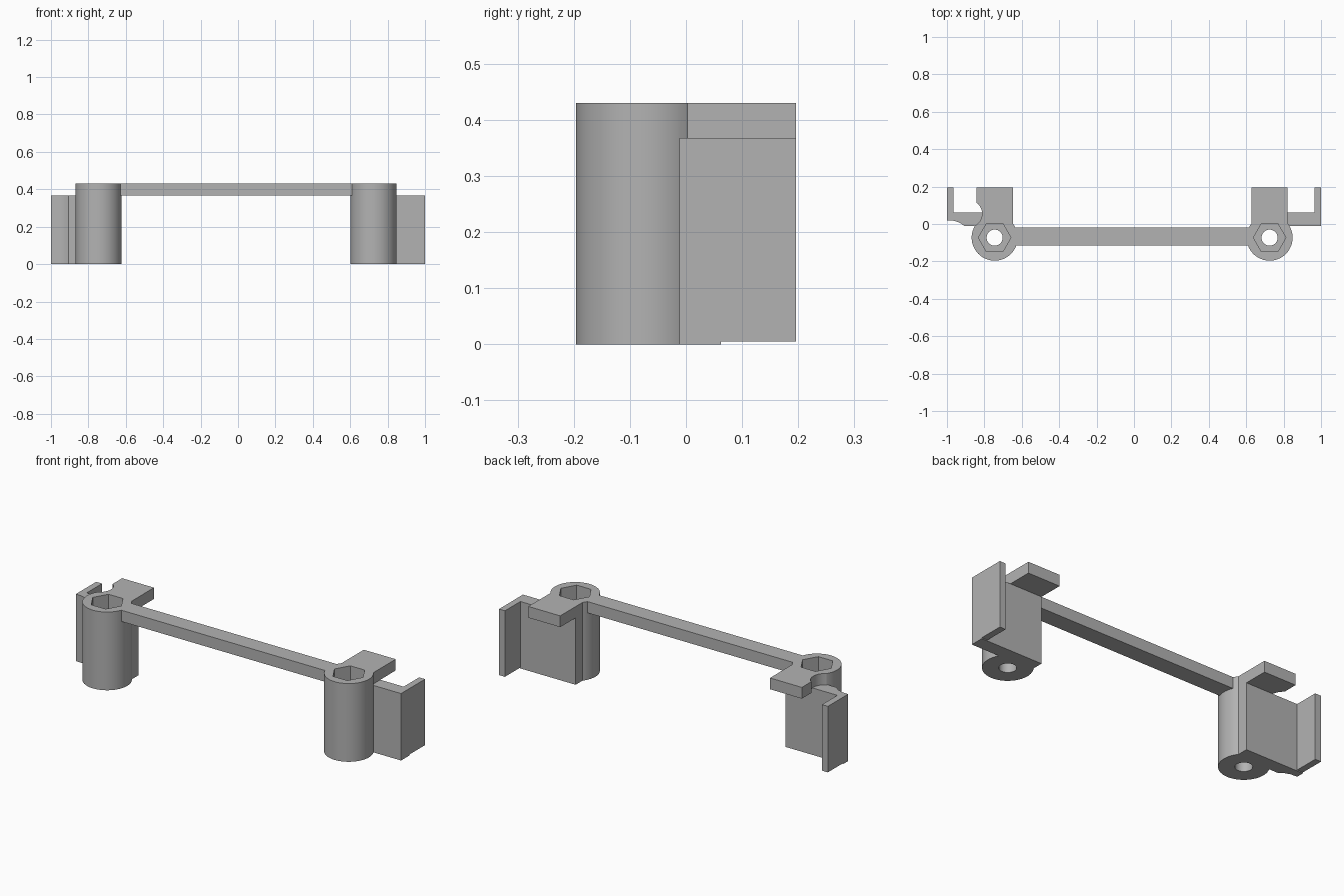
import bpy, math

cube = bpy.data.objects.get("Cube")
if cube:
    bpy.data.objects.remove(cube, do_unlink=True)

grey = bpy.data.materials.new("plain_grey")
grey.use_nodes = True
grey.diffuse_color = (0.45, 0.45, 0.45, 1)
grey.node_tree.nodes["Principled BSDF"].inputs["Base Color"].default_value = (0.45, 0.45, 0.45, 1)

TOP, LEDGE = 0.43, 0.368      # top of the posts, underside of bar and tabs
POST_Y, POST_R = -0.073, 0.123


def prism(name, outline, z0, z1):
    """Extrude a counter-clockwise outline from z0 to z1."""
    n = len(outline)
    verts = [(x, y, z) for z in (z0, z1) for x, y in outline]
    faces = [list(range(n))[::-1], list(range(n, 2 * n))]
    faces += [(i, (i + 1) % n, (i + 1) % n + n, i + n) for i in range(n)]
    mesh = bpy.data.meshes.new(name)
    mesh.from_pydata(verts, [], faces)
    mesh.materials.append(grey)
    ob = bpy.data.objects.new(name, mesh)
    bpy.context.collection.objects.link(ob)
    return ob


def box(name, x0, x1, y0, y1, z0, z1):
    return prism(name, [(x0, y0), (x1, y0), (x1, y1), (x0, y1)], z0, z1)


def round_prism(name, x, y, r, sides, z0, z1):
    turn = math.tau / sides
    return prism(name, [(x + r * math.cos(i * turn), y + r * math.sin(i * turn))
                        for i in range(sides)], z0, z1)


def combine(ob, other, operation):
    mod = ob.modifiers.new(operation.title(), 'BOOLEAN')
    mod.operation, mod.solver, mod.object = operation, 'EXACT', other
    bpy.ops.object.select_all(action='DESELECT')
    bpy.context.view_layer.objects.active = ob
    ob.select_set(True)
    bpy.ops.object.modifier_apply(modifier=mod.name)
    bpy.data.objects.remove(other, do_unlink=True)


def mount(name, post_x, side, wall_outline):
    # Round post
    ob = round_prism(name, post_x, POST_Y, POST_R, 64, 0, TOP)
    # Upright wall reaching outward
    combine(ob, prism("wall", wall_outline, 0, LEDGE), 'UNION')
    # Flange at the outer end of the wall
    x0, x1 = sorted((side * 0.964, side))
    combine(ob, box("flange", x0, x1, 0.05, 0.196, 0.005, LEDGE), 'UNION')
    # Flat tab on top, pointing back
    combine(ob, box("tab", post_x - 0.097, post_x + 0.097, -0.03, 0.196, LEDGE, TOP), 'UNION')
    # Nut pocket and screw hole
    combine(ob, round_prism("nut_pocket", post_x, POST_Y, 0.087, 6, 0.15, 0.5), 'DIFFERENCE')
    combine(ob, round_prism("screw_hole", post_x, POST_Y, 0.043, 32, -0.1, 0.5), 'DIFFERENCE')
    return ob


left_mount = mount("left_mount", 0.725, 1,
                   [(0.628, -0.012), (1, -0.012), (1, 0.062), (0.628, 0.062)])
right_mount = mount("right_mount", -0.745, -1,
                    [(-1, 0.02), (-0.96, 0.017), (-0.93, 0.006), (-0.905, -0.012),
                     (-0.648, -0.012), (-0.648, 0.062), (-1, 0.062)])

# Rounded clearance notch in the right tab
combine(right_mount, round_prism("notch", -0.885, 0.055, 0.073, 40, LEDGE, 0.5), 'DIFFERENCE')

# Bar joining the posts
cross_bar = box("cross_bar", -0.645, 0.625, -0.115, -0.02, LEDGE, TOP)

# Smooth round walls, crisp edges
for ob in (left_mount, right_mount, cross_bar):
    bpy.ops.object.select_all(action='DESELECT')
    bpy.context.view_layer.objects.active = ob
    ob.select_set(True)
    bpy.ops.object.shade_smooth_by_angle(angle=math.radians(25))
